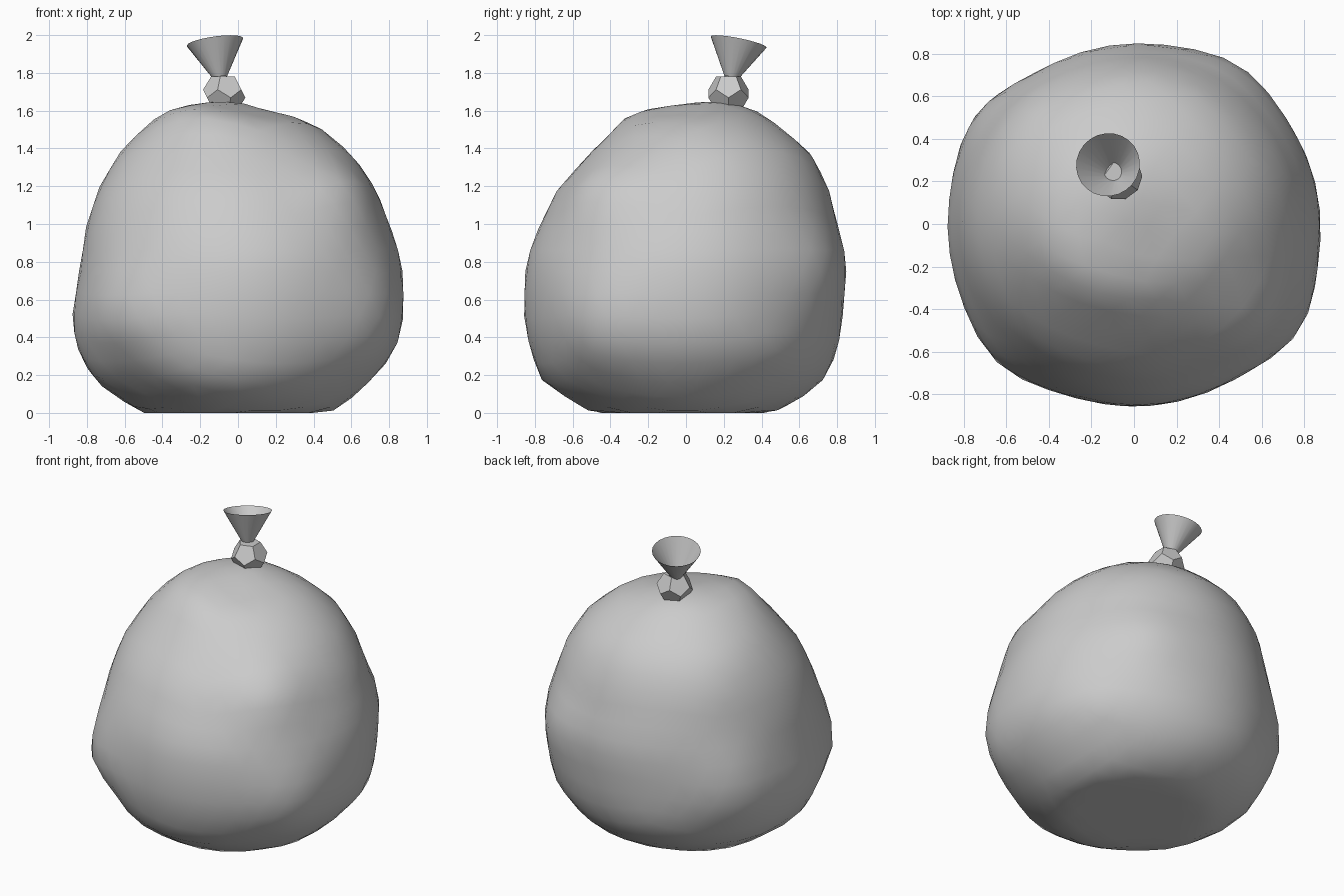
import bpy, bmesh
from math import atan2, cos, sin, exp, pi, hypot
from mathutils import Vector

if "Cube" in bpy.data.objects:
    bpy.data.objects.remove(bpy.data.objects["Cube"])

# Sack profile: height, x min, x max, y min, y max
ROWS = [
    (0.00, -0.52, 0.49, -0.50, 0.46),
    (0.08, -0.63, 0.60, -0.63, 0.61),
    (0.17, -0.76, 0.70, -0.76, 0.72),
    (0.32, -0.84, 0.83, -0.82, 0.80),
    (0.48, -0.88, 0.87, -0.855, 0.825),
    (0.65, -0.855, 0.875, -0.855, 0.84),
    (0.81, -0.83, 0.865, -0.845, 0.85),
    (1.00, -0.80, 0.80, -0.77, 0.80),
    (1.18, -0.74, 0.73, -0.68, 0.755),
    (1.36, -0.64, 0.61, -0.52, 0.67),
    (1.49, -0.52, 0.46, -0.39, 0.53),
    (1.56, -0.43, 0.35, -0.33, 0.43),
    (1.61, -0.34, 0.16, -0.20, 0.35),
    (1.645, -0.17, 0.03, 0.02, 0.22),
]
MID = 0.75
KEYS = [(-pi / 2, (0, 0, 0, 0, 0))]
KEYS += [(atan2(r[0] - MID, (r[2] - r[1] + r[4] - r[3]) / 4), r) for r in ROWS]
KEYS += [(pi / 2, (1.65, -0.07, -0.07, 0.12, 0.12))]

# Bulges and dents of the stuffed sack: position and strength
BULGES = [((-0.65, -0.66, 0.55), 0.06), ((0.78, -0.51, 0.50), 0.06),
          ((0.50, 0.75, 0.75), 0.04), ((-0.75, 0.52, 0.60), 0.06),
          ((0.55, -0.45, 1.15), 0.08), ((-0.55, 0.50, 1.20), 0.02),
          ((-0.55, -0.55, 0.12), -0.05),
          ((-0.25, -0.25, 1.58), 0.02), ((0.10, -0.15, 1.62), -0.035)]


def sample(elev):
    for (e0, r0), (e1, r1) in zip(KEYS, KEYS[1:]):
        if elev <= e1:
            t = (elev - e0) / (e1 - e0)
            return [a + (b - a) * t for a, b in zip(r0, r1)]
    return KEYS[-1][1]


def make_object(name, bm):
    mesh = bpy.data.meshes.new(name)
    bm.to_mesh(mesh)
    bm.free()
    ob = bpy.data.objects.new(name, mesh)
    bpy.context.collection.objects.link(ob)
    return ob


def smooth(ob, angle):
    bpy.ops.object.select_all(action='DESELECT')
    ob.select_set(True)
    bpy.context.view_layer.objects.active = ob
    bpy.ops.object.shade_smooth_by_angle(angle=angle)


# Sack body: icosphere fitted to the profile, with bulges
bm = bmesh.new()
bmesh.ops.create_icosphere(bm, subdivisions=4, radius=1)
centre = Vector((0, 0, MID))
for v in bm.verts:
    elev = atan2(v.co.z, hypot(v.co.x, v.co.y))
    a = atan2(v.co.y, v.co.x)
    z, x0, x1, y0, y1 = sample(elev)
    p = Vector(((x0 + x1) / 2 + (x1 - x0) / 2 * cos(a),
                (y0 + y1) / 2 + (y1 - y0) / 2 * sin(a), z)) - centre
    gain = 1.002
    for pos, amount in BULGES:
        ang = p.angle(Vector(pos) - centre)
        gain += amount * exp(-(ang / 0.28) ** 2)
    v.co = centre + p * gain
    v.co.z = max(v.co.z, 0)
    if z < 0.001:
        v.co.z = 0
sack = make_object("sack_body", bm)
smooth(sack, 0.7)

# Knot: dodecahedron from the face centres of an icosahedron
ico = bmesh.new()
bmesh.ops.create_icosphere(ico, subdivisions=1, radius=1)
bm = bmesh.new()
for f in ico.faces:
    bm.verts.new(f.calc_center_median().normalized() * 0.114)
ico.free()
bmesh.ops.convex_hull(bm, input=bm.verts[:])
bmesh.ops.dissolve_limit(bm, angle_limit=0.05, verts=bm.verts[:], edges=bm.edges[:])
knot = make_object("knot", bm)
knot.location = (-0.073, 0.225, 1.69)

# Flared open neck above the knot
low, high = Vector((-0.093, 0.24, 1.775)), Vector((-0.125, 0.279, 1.963))
bm = bmesh.new()
bmesh.ops.create_cone(bm, cap_ends=False, segments=24, radius1=0.037,
                      radius2=0.151, depth=(high - low).length)
neck = make_object("flared_neck", bm)
neck.location = (low + high) / 2
neck.rotation_mode = 'QUATERNION'
neck.rotation_quaternion = Vector((-0.14, 0.2, 1)).to_track_quat('Z', 'Y')
smooth(neck, 0.6)
